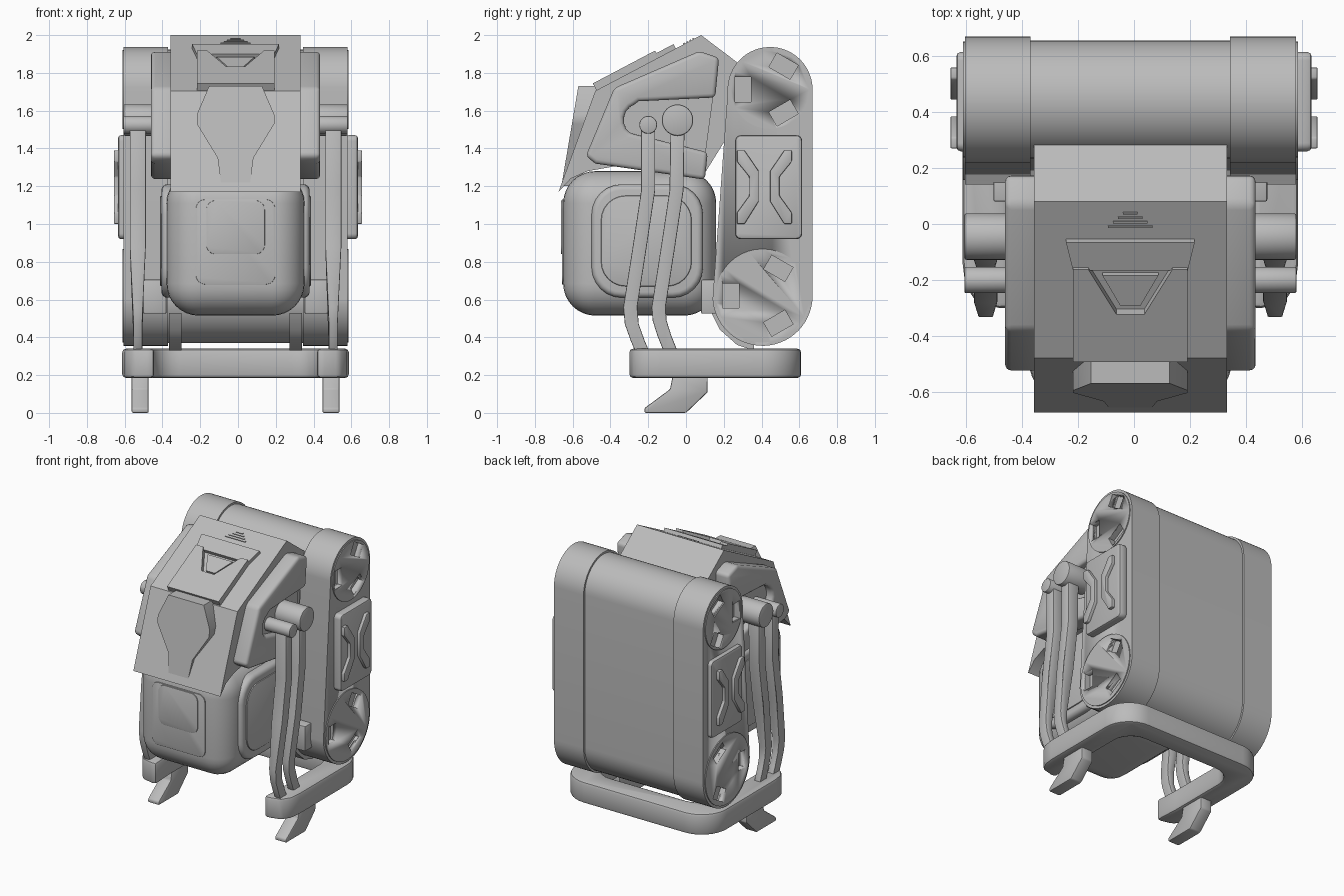
import bpy, bmesh
from math import sin, cos, radians, pi
from mathutils import Vector

if "Cube" in bpy.data.objects:
    bpy.data.objects.remove(bpy.data.objects["Cube"])

grey = bpy.data.materials.new("plain_grey")
grey.use_nodes = True
grey.diffuse_color = (0.5, 0.5, 0.5, 1)
grey.node_tree.nodes["Principled BSDF"].inputs["Base Color"].default_value = (0.5, 0.5, 0.5, 1)

CX = -0.013  # mirror plane of the body
SIDES = (("left", 1), ("right", -1))


def finish(ob, bevel=0, segments=2):
    """Bevel, material and shading shared by every part."""
    bpy.ops.object.select_all(action="DESELECT")
    ob.select_set(True)
    bpy.context.view_layer.objects.active = ob
    if bevel:
        mod = ob.modifiers.new("bevel", "BEVEL")
        mod.width, mod.segments = bevel, segments
        mod.limit_method, mod.angle_limit = "ANGLE", radians(35)
        bpy.ops.object.modifier_apply(modifier=mod.name)
    ob.data.materials.append(grey)
    bpy.ops.object.shade_smooth_by_angle(angle=radians(32))
    return ob


def prism(name, pts, vec, bevel=0, segments=2):
    """Extrude a flat outline of 3D points along a vector."""
    bm = bmesh.new()
    lo = [bm.verts.new(p) for p in pts]
    hi = [bm.verts.new(Vector(p) + Vector(vec)) for p in pts]
    bm.faces.new(lo)
    bm.faces.new(hi[::-1])
    for i in range(len(lo)):
        j = (i + 1) % len(lo)
        bm.faces.new((lo[i], hi[i], hi[j], lo[j]))
    bmesh.ops.recalc_face_normals(bm, faces=bm.faces)
    me = bpy.data.meshes.new(name)
    bm.to_mesh(me)
    bm.free()
    ob = bpy.data.objects.new(name, me)
    bpy.context.collection.objects.link(ob)
    return finish(ob, bevel, segments)


def side(name, yz, x0, x1, bevel=0, segments=2):
    return prism(name, [(x0, y, z) for y, z in yz], (x1 - x0, 0, 0), bevel, segments)


def pair(name, yz, a, b, bevel=0, segments=2, mid=CX):
    """Mirrored left and right copies between offsets a and b."""
    return [side(f"{label}_{name}", yz, mid + s * a, mid + s * b, bevel, segments)
            for label, s in SIDES]


def box(y0, y1, z0, z1):
    return [(y0, z0), (y1, z0), (y1, z1), (y0, z1)]


def arc(cy, cz, r, a0, a1, n):
    return [(cy + r * cos(radians(a0 + (a1 - a0) * i / n)),
             cz + r * sin(radians(a0 + (a1 - a0) * i / n))) for i in range(n + 1)]


def circle(cy, cz, r, n=40):
    return arc(cy, cz, r, 0, 360, n)[:-1]


def rounded(u0, u1, v0, v1, r, n=6):
    return (arc(u1 - r, v1 - r, r, 0, 90, n) + arc(u0 + r, v1 - r, r, 90, 180, n)
            + arc(u0 + r, v0 + r, r, 180, 270, n) + arc(u1 - r, v0 + r, r, 270, 360, n))


# Twin drum pack at the back
TOP, LOW = (0.445, 1.712, 0.225), (0.405, 0.62, 0.265)


def belt(shrink):
    return (arc(*TOP[:2], TOP[2] - shrink, 0, 184, 28)
            + arc(*LOW[:2], LOW[2] - shrink, 184, 360, 28))


side("pack_middle", belt(0.014), CX - 0.4, CX + 0.4)
caps = pair("pack_cap", belt(0), 0.357, 0.592)
for (cy, cz, r), label, reach in ((TOP, "upper", 0.143), (LOW, "lower", 0.168)):
    discs = pair(f"{label}_disc", circle(cy, cz, r - 0.017), 0.56, 0.599)
    for angle in (60, 180, 300):
        u = Vector((cos(radians(angle)), sin(radians(angle))))
        v = Vector((-u.y, u.x))
        c = Vector((cy, cz)) + u * reach
        hole = [tuple(c + u * p + v * q) for p, q in box(-0.043, 0.043, -0.065, 0.065)]
        for i, cutter in enumerate(pair("cutter", hole, 0.55, 0.65)):
            for target in (caps[i], discs[i]):
                bpy.context.view_layer.objects.active = target
                mod = target.modifiers.new("cut", "BOOLEAN")
                mod.operation, mod.solver, mod.object = "DIFFERENCE", "EXACT", cutter
                bpy.ops.object.modifier_apply(modifier=mod.name)
            bpy.data.objects.remove(cutter)

# Side boxes with crossed ribs
pair("side_box", rounded(0.26, 0.615, 0.92, 1.47, 0.03), 0.57, 0.635, 0.015, mid=0)
rib = [(0.27, 1.39), (0.31, 1.39), (0.385, 1.28), (0.385, 1.12), (0.31, 1.0),
       (0.27, 1.0), (0.27, 1.06), (0.335, 1.15), (0.335, 1.25), (0.27, 1.33)]
pair("front_rib", rib, 0.62, 0.657, 0.006, mid=0)
pair("rear_rib", [(0.83 - y, z) for y, z in rib], 0.62, 0.657, 0.006, mid=0)

# U shaped base
half = [(0.47, -0.3), (0.55, -0.28), (0.59, -0.22), (0.6, -0.14)]
half += arc(0.4, 0.41, 0.2, 0, 90, 8)
inner = arc(0.3, 0.31, 0.14, 90, 0, 6) + [(0.44, -0.12), (0.43, -0.3)]
outline = half + [(-x, y) for x, y in half[::-1]]
outline += [(-x, y) for x, y in inner[::-1]] + inner
prism("base_frame", [(CX + x, y, 0.185) for x, y in outline], (0, 0, 0.155), 0.02)
pair("foot", [(-0.22, 0.0), (0, 0.0), (0.115, 0.11), (0.115, 0.2), (-0.07, 0.2), (-0.085, 0.125),
              (-0.22, 0.025)], 0.46, 0.55, 0.008)
pair("drum_cradle", [(0.135, 0.53), (0.18, 0.44), (0.27, 0.36), (0.36, 0.33), (0.36, 0.5),
                     (0.25, 0.53)], 0.285, 0.352)
pair("pack_bracket", box(0.08, 0.22, 0.525, 0.705), 0.365, 0.49, 0.008)

# Rounded lower body with side covers and front panel
side("body", box(-0.65, 0.16, 0.515, 1.28), CX - 0.365, CX + 0.365, 0.17, 8)
pair("body_cover", rounded(-0.5, 0.09, 0.61, 1.21, 0.16), 0.3, 0.392, 0.03, 4)
pair("cover_inset", rounded(-0.45, 0.03, 0.67, 1.15, 0.13), 0.38, 0.4, 0.008)
for name, shape, y in (("front_panel", rounded(-0.21, 0.21, 0.68, 1.13, 0.05), -0.657),
                       ("front_panel_pad", rounded(-0.155, 0.155, 0.84, 1.125, 0.05), -0.663)):
    prism(name, [(CX + x, y, z) for x, z in shape], (0, 0.009, 0), 0.003)

# Hood shell and cheeks
hood = [(-0.675, 1.17), (-0.48, 1.705), (0.08, 2.0), (0.305, 1.83), (0.305, 1.6), (0.1, 1.27),
        (-0.35, 1.31), (-0.52, 1.28), (-0.61, 1.24)]
side("hood_shell", hood, CX - 0.345, CX + 0.345)
cheek = [(-0.53, 1.36), (-0.38, 1.72), (0.07, 1.915), (0.175, 1.88), (0.155, 1.67), (-0.25, 1.65)]
cheek += arc(-0.24, 1.55, 0.09, 110, 230, 6)
cheek += [(0.115, 1.38), (0.1, 1.235), (-0.48, 1.32)]
pair("cheek", cheek, 0.32, 0.448, 0.022, 3)
pair("cheek_pocket", [(-0.38, 1.42), (-0.36, 1.68), (0.15, 1.72), (0.1, 1.35)], 0.32, 0.395)


# Plates lying on the hood slope
def slope(name, xy, lift, thick, bevel=0):
    pts = [(CX + x, y, 2 + (y - 0.08) * 0.527 + lift) for x, y in xy]
    return prism(name, pts, (0, -thick * 0.47, thick * 0.88), bevel)


slope("hood_plate", [(-0.205, -0.47), (0.205, -0.47), (0.205, -0.14), (0.15, -0.14),
                     (0.05, -0.3), (-0.05, -0.3), (-0.15, -0.14), (-0.205, -0.14)], -0.01, 0.05)
slope("hood_plate_top", [(-0.205, -0.15), (0.205, -0.15), (0.23, -0.05), (-0.23, -0.05)],
      -0.01, 0.035)
slope("hood_emblem", [(-0.1, -0.17), (0.1, -0.17), (0.035, -0.28), (-0.035, -0.28)], -0.01, 0.03)
for i in range(4):
    w, y = 0.08 - 0.018 * i, -0.012 + 0.016 * i
    slope(f"hood_vent_{i}", [(-w, y), (w, y), (w, y + 0.007), (-w, y + 0.007)], 0, 0.006)

# Faceted visor ornament
facet = [(0.075, 1.2), (0.095, 1.35), (0.205, 1.53), (0.205, 1.58), (0.14, 1.73)]
facet += [(-x, z) for x, z in facet[::-1]]
prism("visor_ornament", [(CX + x, -0.66 + (z - 1.2) * 0.17, z) for x, z in facet], (0, 0.1, 0))

# Axles and paired support arms
pair("main_axle", circle(-0.045, 1.55, 0.083), 0.33, 0.594, 0.008)
pair("small_axle", circle(-0.2, 1.525, 0.047), 0.33, 0.594, 0.006)
arms = {"front_arm": [(-0.2, 1.53), (-0.2, 1.18), (-0.245, 0.88), (-0.295, 0.56), (-0.287, 0.47),
                      (-0.255, 0.38), (-0.22, 0.3)],
        "rear_arm": [(-0.045, 1.53), (-0.05, 1.18), (-0.095, 0.88), (-0.145, 0.56),
                     (-0.14, 0.49), (-0.115, 0.41), (-0.075, 0.31)]}
for name, path in arms.items():
    strip = [(y - 0.037, z) for y, z in path] + [(y + 0.037, z) for y, z in path[::-1]]
    for ob, (label, s) in zip(pair(name, strip, 0.475, 0.56, 0.006), SIDES):
        for v in ob.data.vertices:  # narrow the lower end
            t = min(1, max(0, (0.72 - v.co.z) / 0.2))
            v.co.x += t * 0.45 * (CX + s * 0.517 - v.co.x)
